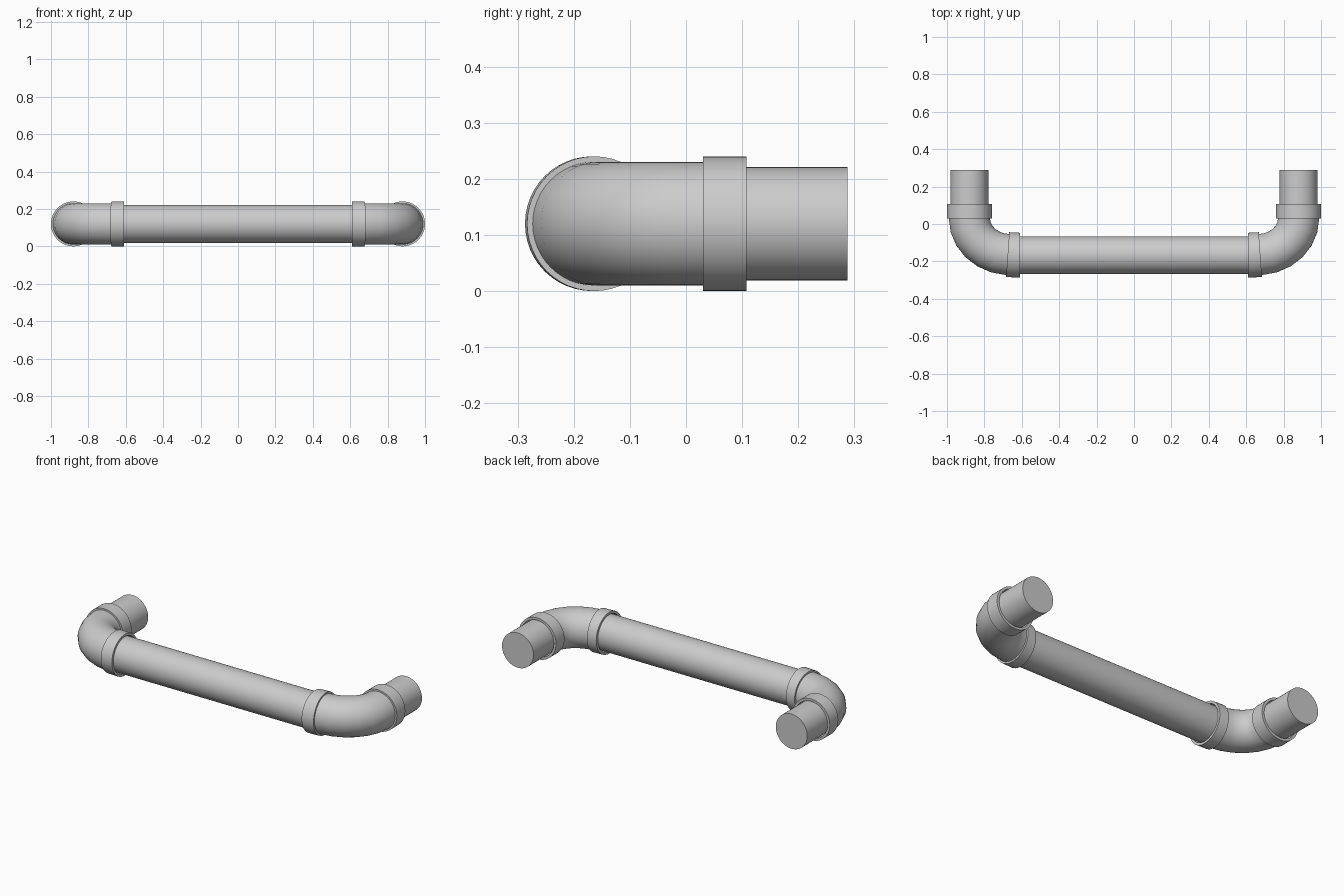
import bpy, bmesh, math
from mathutils import Vector

if "Cube" in bpy.data.objects:
    bpy.data.objects.remove(bpy.data.objects["Cube"])

SIDES = 48
Z = 0.12          # axis height
LEG_X = 0.88      # leg axis
BAR_Y = -0.167    # bar axis


def sweep(name, stations, caps):
    """Loft circles (x, y, bend angle in degrees, radius) lying along a flat path."""
    bm = bmesh.new()
    rings = []
    for x, y, ang, r in stations:
        a = math.radians(ang)
        out = Vector((math.cos(a), -math.sin(a), 0))
        ring = []
        for i in range(SIDES):
            t = 2 * math.pi * i / SIDES
            ring.append(bm.verts.new(Vector((x, y, Z)) + out * (r * math.cos(t))
                                     + Vector((0, 0, r * math.sin(t)))))
        rings.append(ring)
    for a, b in zip(rings, rings[1:]):
        for i in range(SIDES):
            j = (i + 1) % SIDES
            bm.faces.new((a[i], a[j], b[j], b[i]))
    if caps:
        bm.faces.new(rings[0])
        bm.faces.new(rings[-1])
    bmesh.ops.recalc_face_normals(bm, faces=bm.faces[:])
    me = bpy.data.meshes.new(name)
    bm.to_mesh(me)
    bm.free()
    ob = bpy.data.objects.new(name, me)
    bpy.context.collection.objects.link(ob)
    bpy.ops.object.select_all(action='DESELECT')
    ob.select_set(True)
    bpy.context.view_layer.objects.active = ob
    bpy.ops.object.shade_smooth_by_angle(angle=math.radians(30))
    return ob


def mirror(ob):
    ob.modifiers.new("mirror", 'MIRROR').use_axis[0] = True


# straight front bar
sweep("bar_pipe", [(-0.68, BAR_Y, 90, 0.101), (0.68, BAR_Y, 90, 0.101)], True)

# short legs pointing back
mirror(sweep("leg_pipes", [(LEG_X, 0.288, 0, 0.101), (LEG_X, 0.02, 0, 0.101)], True))

# elbow fittings with a raised collar at each mouth
R, LIP, COLLAR = 0.11, 0.106, 0.12
leg_end = (LEG_X, 0.108, 0)
leg_start = (LEG_X, 0.03, 0)
bar_end = (0.61, BAR_Y, 90)
arc = []
for k in range(7):
    deg = 86 * k / 6
    a = math.radians(deg)
    arc.append((0.66 + 0.22 * math.cos(a), 0.03 - 0.194 * math.sin(a), deg))

stations = [leg_start + (LIP,), leg_end + (LIP,), leg_end + (COLLAR,), leg_start + (COLLAR,)]
stations += [p + (R,) for p in arc]
stations += [arc[-1] + (COLLAR,), bar_end + (COLLAR,), bar_end + (LIP,), arc[-1] + (LIP,)]
mirror(sweep("elbow_fittings", stations, False))
